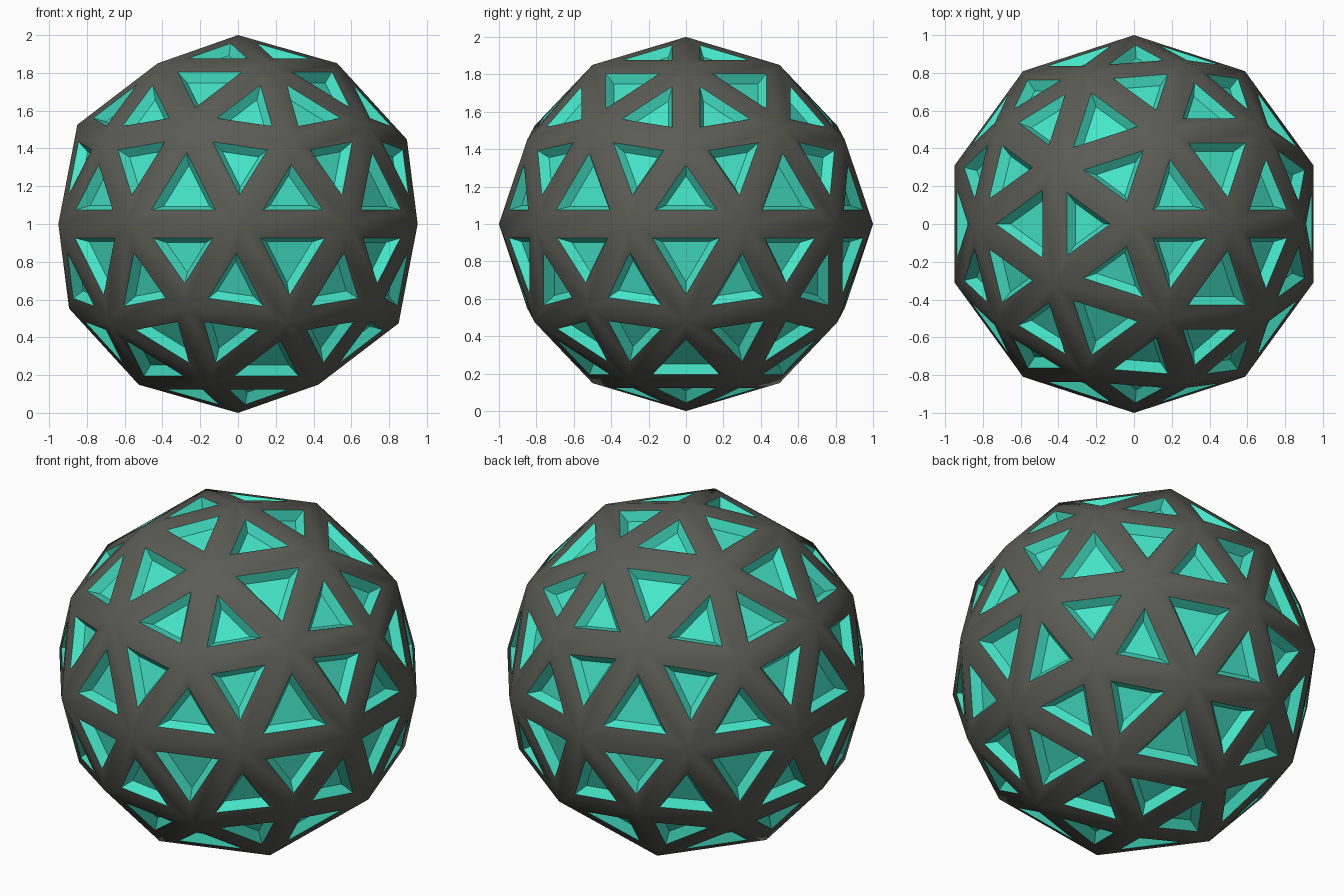
import bpy, bmesh
from mathutils import Matrix

if "Cube" in bpy.data.objects:
    bpy.data.objects.remove(bpy.data.objects["Cube"])


def material(name, color):
    m = bpy.data.materials.new(name)
    m.diffuse_color = color
    m.use_nodes = True
    m.node_tree.nodes["Principled BSDF"].inputs["Base Color"].default_value = m.diffuse_color
    return m


# Geodesic ball: 80 triangles, resting on the ground
bm = bmesh.new()
bmesh.ops.create_icosphere(bm, subdivisions=2, radius=1.0,
                           matrix=Matrix.Translation((0, 0, 1)))
panels = list(bm.faces)

# Dark lattice: even border around every triangle
bmesh.ops.inset_individual(bm, faces=panels, thickness=0.075, depth=0.0,
                           use_even_offset=True)

# Recessed triangular pockets with sloping walls
walls = bmesh.ops.inset_individual(bm, faces=panels, thickness=0.03, depth=-0.05,
                                   use_even_offset=True)["faces"]
for f in panels + walls:
    f.material_index = 1

mesh = bpy.data.meshes.new("geodesic_ball")
bm.to_mesh(mesh)
bm.free()
mesh.materials.append(material("dark_lattice", (0.105, 0.105, 0.09, 1)))
mesh.materials.append(material("teal_pocket", (0.06, 0.79, 0.58, 1)))

ball = bpy.data.objects.new("geodesic_ball", mesh)
bpy.context.collection.objects.link(ball)

# Soft lattice, crisp pocket edges
bpy.context.view_layer.objects.active = ball
ball.select_set(True)
bpy.ops.object.shade_smooth_by_angle(angle=0.5236)
